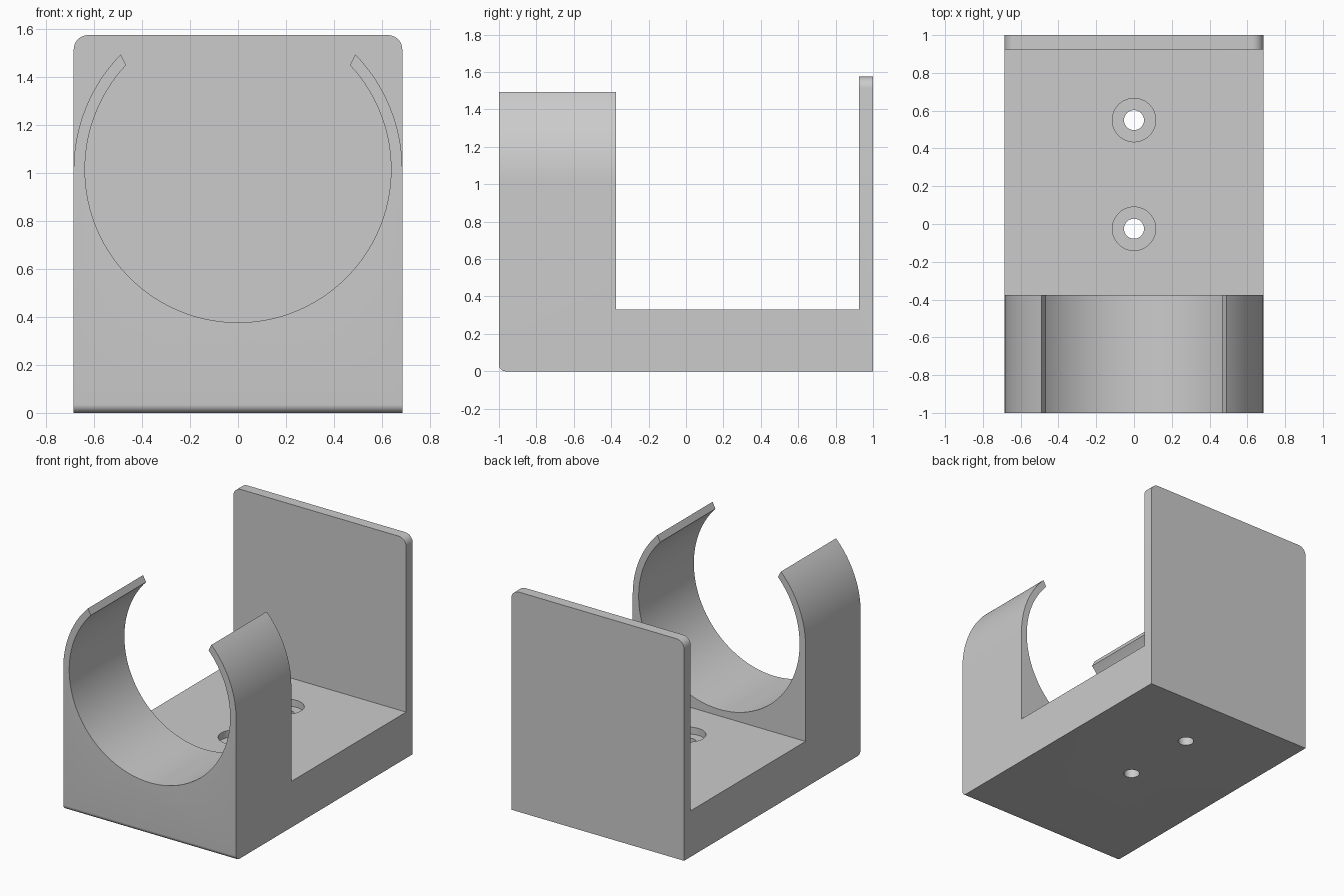
import bpy, bmesh
from math import sin, cos, radians
from mathutils import Vector

old = bpy.data.objects.get("Cube")
if old:
    bpy.data.objects.remove(old, do_unlink=True)

# Main dimensions
HALF_W = 0.685
FLOOR_Z = 0.33
PLATE_Y, PLATE_Z = 0.925, 1.575
CLAMP_Y = -0.375
RING_Z, RING_IN, RING_OUT = 1.015, 0.638, 0.685

grey = bpy.data.materials.new("plain grey")
grey.use_nodes = True
colour = (0.6, 0.6, 0.6, 1)
grey.diffuse_color = colour
grey.node_tree.nodes["Principled BSDF"].inputs["Base Color"].default_value = colour


def prism(name, points, offset):
    """Extrude a closed outline of 3D points along an offset."""
    bm = bmesh.new()
    face = bm.faces.new([bm.verts.new(p) for p in points])
    ext = bmesh.ops.extrude_face_region(bm, geom=[face])
    moved = [v for v in ext["geom"] if isinstance(v, bmesh.types.BMVert)]
    bmesh.ops.translate(bm, verts=moved, vec=Vector(offset))
    bmesh.ops.recalc_face_normals(bm, faces=bm.faces)
    mesh = bpy.data.meshes.new(name)
    bm.to_mesh(mesh)
    bm.free()
    mesh.materials.append(grey)
    obj = bpy.data.objects.new(name, mesh)
    bpy.context.collection.objects.link(obj)
    return obj


def arc(radius, start, end, steps):
    """Points on the clamp ring, seen from the front."""
    angles = [radians(start + (end - start) * i / steps) for i in range(steps + 1)]
    return [(radius * cos(a), RING_Z + radius * sin(a)) for a in angles]


def cylinder(name, radius, y, bottom, top):
    ring = [radians(360 * i / 48) for i in range(48)]
    return prism(name, [(radius * cos(a), y + radius * sin(a), bottom) for a in ring],
                 (0, 0, top - bottom))


# Bracket body: side outline of clamp block, floor and back plate
side = [(-1, 0), (1, 0), (1, PLATE_Z), (PLATE_Y, PLATE_Z),
        (PLATE_Y, FLOOR_Z), (CLAMP_Y, FLOOR_Z), (CLAMP_Y, 1.6), (-1, 1.6)]
body = prism("clamp_bracket", [(-HALF_W, y, z) for y, z in side], (2 * HALF_W, 0, 0))


# Rounded back plate corners and rounded lower front edge
def round_edges(bm, test, radius):
    edges = [e for e in bm.edges if all(test(v.co) for v in e.verts)]
    bmesh.ops.bevel(bm, geom=edges, offset=radius, segments=8, profile=0.5,
                    affect='EDGES')


bm = bmesh.new()
bm.from_mesh(body.data)
for s in (-1, 1):
    round_edges(bm, lambda c: c.x * s > HALF_W - 0.01 and c.y > 0.9
                and abs(c.z - PLATE_Z) < 0.001, 0.06)
round_edges(bm, lambda c: c.y < -0.99 and c.z < 0.001, 0.035)
bm.to_mesh(body.data)
bm.free()

# Cutter that leaves the open ring and its two curved arms
outline = [(-0.8, 1.7), (-0.8, RING_Z)]
outline += arc(RING_OUT, 180, 135.6, 20)
outline += arc(RING_IN, 137, 403, 96)
outline += arc(RING_OUT, 44.4, 0, 20)
outline += [(0.8, RING_Z), (0.8, 1.7)]
cutters = [prism("ring_cutter", [(x, -1.1, z) for x, z in outline], (0, 0.9, 0))]

# Counterbored screw holes
for y in (-0.025, 0.55):
    cutters.append(cylinder("head_cutter", 0.115, y, FLOOR_Z - 0.05, FLOOR_Z + 0.1))
    cutters.append(cylinder("screw_cutter", 0.053, y, -0.1, FLOOR_Z + 0.05))

for cutter in cutters:
    cutter.hide_render = True
    mod = body.modifiers.new(cutter.name, 'BOOLEAN')
    mod.operation = 'DIFFERENCE'
    mod.solver = 'EXACT'
    mod.object = cutter

# Bake the cuts, then drop the cutters
graph = bpy.context.evaluated_depsgraph_get()
baked = bpy.data.meshes.new_from_object(body.evaluated_get(graph))
body.modifiers.clear()
body.data = baked
baked.name = "clamp_bracket"
for cutter in cutters:
    bpy.data.objects.remove(cutter, do_unlink=True)
baked.materials.clear()
baked.materials.append(grey)
for poly in baked.polygons:
    poly.material_index = 0

# Smooth curved walls, keep hard edges
bpy.ops.object.select_all(action='DESELECT')
body.select_set(True)
bpy.context.view_layer.objects.active = body
bpy.ops.object.shade_smooth_by_angle(angle=radians(25))
